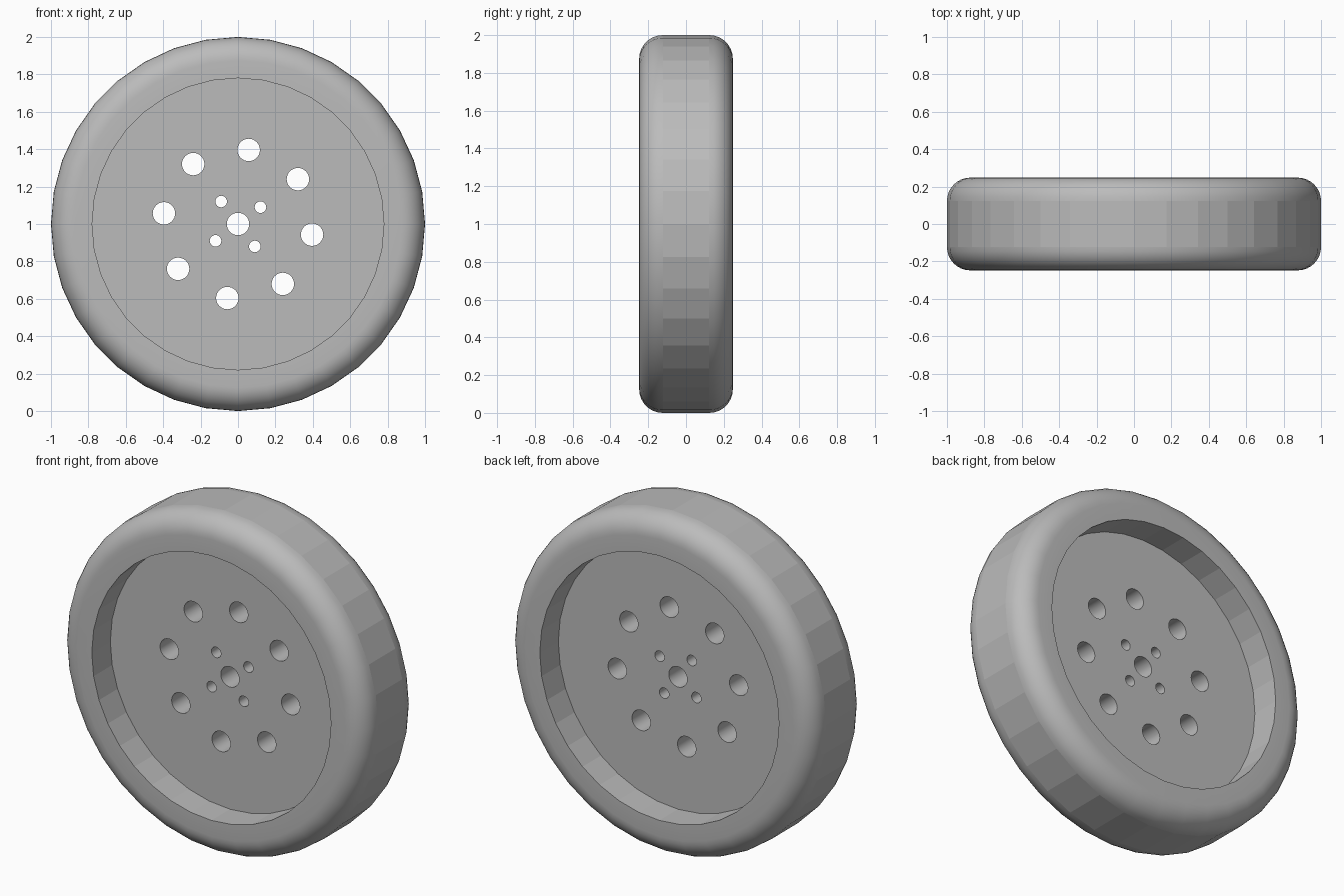
import bpy, bmesh
from math import sin, cos, pi, radians
from mathutils import Matrix, Vector

cube = bpy.data.objects.get("Cube")
if cube:
    bpy.data.objects.remove(cube)

RADIUS, HALF_WIDTH, FILLET = 1.0, 0.248, 0.125
RECESS_RADIUS, WEB_HALF = 0.78, 0.075
SEGMENTS, FILLET_STEPS = 36, 8
CENTRE = Vector((0, 0, 1))

grey = bpy.data.materials.new("plain grey")
grey.use_nodes = True
colour = (0.5, 0.5, 0.5, 1)
grey.diffuse_color = colour
grey.node_tree.nodes["Principled BSDF"].inputs["Base Color"].default_value = colour


def add_object(name, bm):
    bmesh.ops.recalc_face_normals(bm, faces=bm.faces)
    mesh = bpy.data.meshes.new(name)
    bm.to_mesh(mesh)
    bm.free()
    mesh.materials.append(grey)
    obj = bpy.data.objects.new(name, mesh)
    bpy.context.collection.objects.link(obj)
    return obj


# Half cross-section as (radius, depth), then mirrored to the other side
half = [(RECESS_RADIUS, -WEB_HALF), (RECESS_RADIUS, -HALF_WIDTH)]
for i in range(FILLET_STEPS + 1):
    a = pi / 2 * i / FILLET_STEPS
    half.append((RADIUS - FILLET + FILLET * sin(a),
                 -HALF_WIDTH + FILLET - FILLET * cos(a)))
profile = half + [(r, -y) for r, y in reversed(half)]

# Wheel body: revolve the section and close both recess floors
bm = bmesh.new()
rings = []
for r, y in profile:
    rings.append([bm.verts.new(CENTRE + Vector((r * cos(t), y, r * sin(t))))
                  for t in (2 * pi * k / SEGMENTS for k in range(SEGMENTS))])
for a, b in zip(rings, rings[1:]):
    for k in range(SEGMENTS):
        n = (k + 1) % SEGMENTS
        bm.faces.new((a[k], a[n], b[n], b[k]))
bm.faces.new(rings[0])
bm.faces.new(rings[-1])
wheel = add_object("wheel", bm)

# Hole cutters: centre bore, outer ring of eight, inner ring of four
bm = bmesh.new()


def drill(ring_radius, hole_radius, count, start):
    for k in range(count):
        a = radians(start) + 2 * pi * k / count
        spot = CENTRE + Vector((ring_radius * cos(a), 0, ring_radius * sin(a)))
        bmesh.ops.create_cone(
            bm, cap_ends=True, segments=32, radius1=hole_radius,
            radius2=hole_radius, depth=0.4,
            matrix=Matrix.Translation(spot) @ Matrix.Rotation(pi / 2, 4, 'X'))


drill(0, 0.06, 1, 0)
drill(0.4, 0.06, 8, -8.2)
drill(0.15, 0.031, 4, 36.8)
cutter = add_object("hole_cutter", bm)
cutter.hide_render = True

# Cut the holes, then discard the cutter
cut = wheel.modifiers.new("holes", 'BOOLEAN')
cut.operation = 'DIFFERENCE'
cut.solver = 'EXACT'
cut.object = cutter
bpy.ops.object.select_all(action='DESELECT')
wheel.select_set(True)
bpy.context.view_layer.objects.active = wheel
bpy.ops.object.modifier_apply(modifier=cut.name)
bpy.data.objects.remove(cutter)

# Smooth fillets and walls, faceted tread
bpy.ops.object.shade_smooth_by_angle(angle=radians(35))
for face in wheel.data.polygons:
    radial = (face.center - CENTRE) * Vector((1, 0, 1)).length
    if abs(face.normal.y) < 0.01 and Vector((radial.x, radial.z)).length > RADIUS:
        face.use_smooth = False
